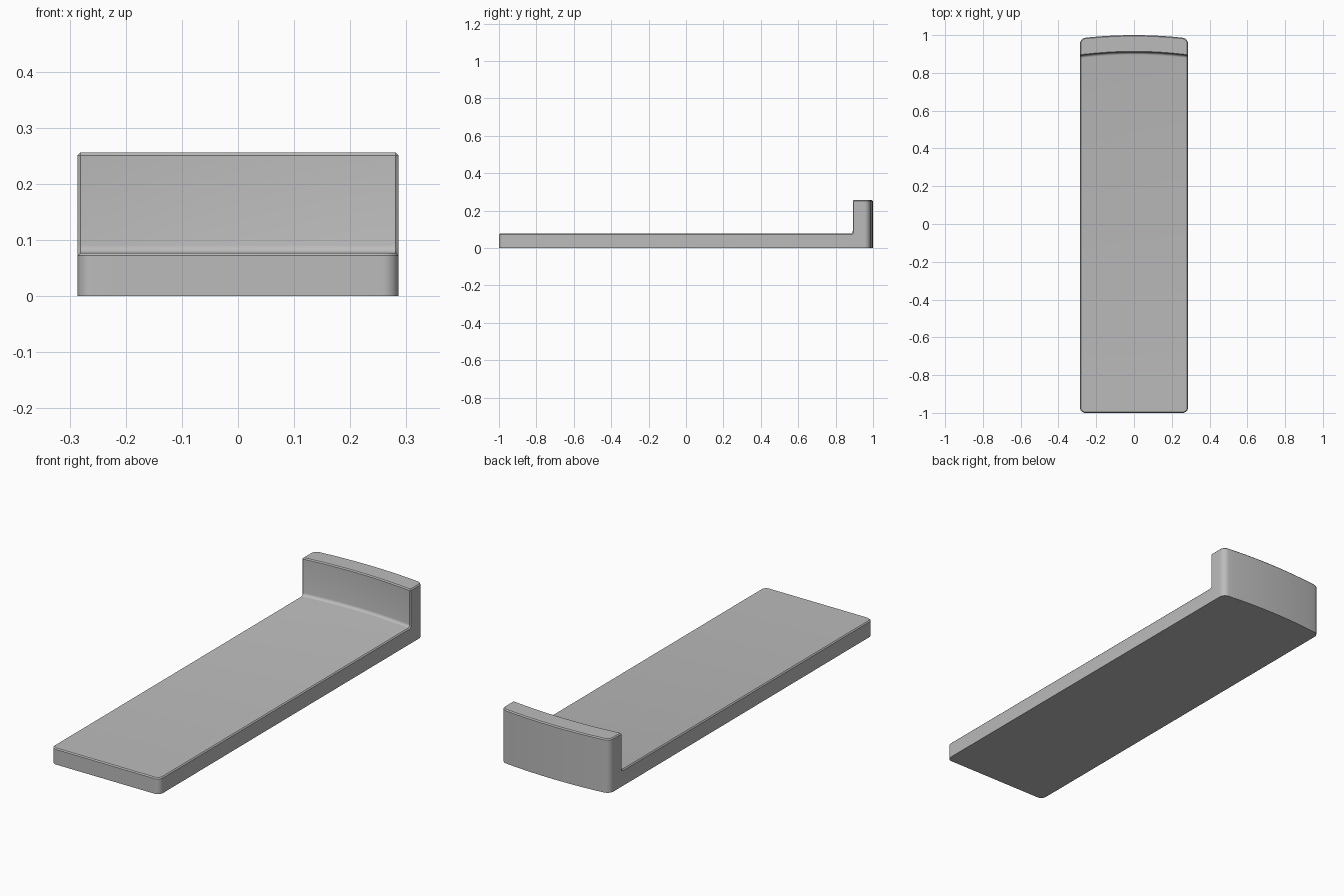
import bpy, bmesh, math

cube = bpy.data.objects.get("Cube")
if cube:
    bpy.data.objects.remove(cube, do_unlink=True)

HALF_W, R, C = 0.286, 0.028, 0.005      # half width, corner radius, edge chamfer
BASE_Z, TOP_Z, FILLET = 0.077, 0.256, 0.014
XC = HALF_W - R


def back_y(x):
    return 1.0 - 0.014 * (x / XC) ** 2


def wall_y(x):
    return 0.909 - 0.018 * (x / HALF_W) ** 2


def inner_step(y, drop):
    """Floor to wall fillet, then up to the wall's front edge."""
    pts = [(y - FILLET + FILLET * math.sin(a), BASE_Z - drop + FILLET * (1 - math.cos(a)))
           for a in (i * math.pi / 8 for i in range(5))]
    return pts


def station(side, x, t):
    """Side profile at one place across the width; t sweeps the rounded corner."""
    xo = side * (x + R * math.sin(t))
    xi = side * (x + (R - C) * math.sin(t))
    dy = R * (1 - math.cos(t))
    front, back = -1.0 + dy, back_y(xo) - dy
    inset = C * math.cos(t)
    w = wall_y(xi)
    pts = [(xo, front, 0), (xo, front, BASE_Z - C), (xi, front + inset, BASE_Z)]
    pts += [(xi, y, z) for y, z in inner_step(w, 0)]
    pts += [(xi, w, TOP_Z - C), (xi, w + C, TOP_Z), (xi, back - inset, TOP_Z),
            (xo, back, TOP_Z - C), (xo, back, 0)]
    return pts


def end_station(side):
    """Flat side face, set in by the chamfer along its upper edge."""
    x = side * HALF_W
    front, back, w = -1.0 + R, back_y(x) - R, wall_y(x) + C
    pts = [(x, front, 0), (x, front, BASE_Z - C), (x, front, BASE_Z - C)]
    pts += [(x, y, z) for y, z in inner_step(w, C)]
    pts += [(x, w, TOP_Z - C), (x, w, TOP_Z - C), (x, back, TOP_Z - C),
            (x, back, TOP_Z - C), (x, back, 0)]
    return pts


# Stations across the width, from the right side to the left
ARC = [math.pi / 2 * i / 8 for i in range(1, 9)]
rows = [end_station(-1)]
rows += [station(-1, XC, t) for t in reversed(ARC)]
rows += [station(1, XC * (i / 8 - 1), 0) for i in range(17)]
rows += [station(1, XC, t) for t in ARC]
rows.append(end_station(1))

# Skin the stations and close both sides
bm = bmesh.new()
grid = [[bm.verts.new(p) for p in row] for row in rows]
n = len(grid[0])
for a, b in zip(grid, grid[1:]):
    for i in range(n):
        j = (i + 1) % n
        bm.faces.new((a[i], a[j], b[j], b[i]))
bm.faces.new(grid[0])
bm.faces.new(grid[-1])
bmesh.ops.remove_doubles(bm, verts=bm.verts, dist=0.00005)
bmesh.ops.dissolve_degenerate(bm, edges=bm.edges, dist=0.00005)
bmesh.ops.recalc_face_normals(bm, faces=bm.faces)

mesh = bpy.data.meshes.new("base_with_end_wall")
bm.to_mesh(mesh)
bm.free()
body = bpy.data.objects.new("base_with_end_wall", mesh)
bpy.context.collection.objects.link(body)

# Plain grey
grey = bpy.data.materials.new("plain_grey")
grey.use_nodes = True
grey.diffuse_color = (0.5, 0.5, 0.5, 1)
grey.node_tree.nodes["Principled BSDF"].inputs["Base Color"].default_value = (0.5, 0.5, 0.5, 1)
mesh.materials.append(grey)

bpy.context.view_layer.objects.active = body
body.select_set(True)
bpy.ops.object.shade_smooth_by_angle(angle=math.radians(30))
